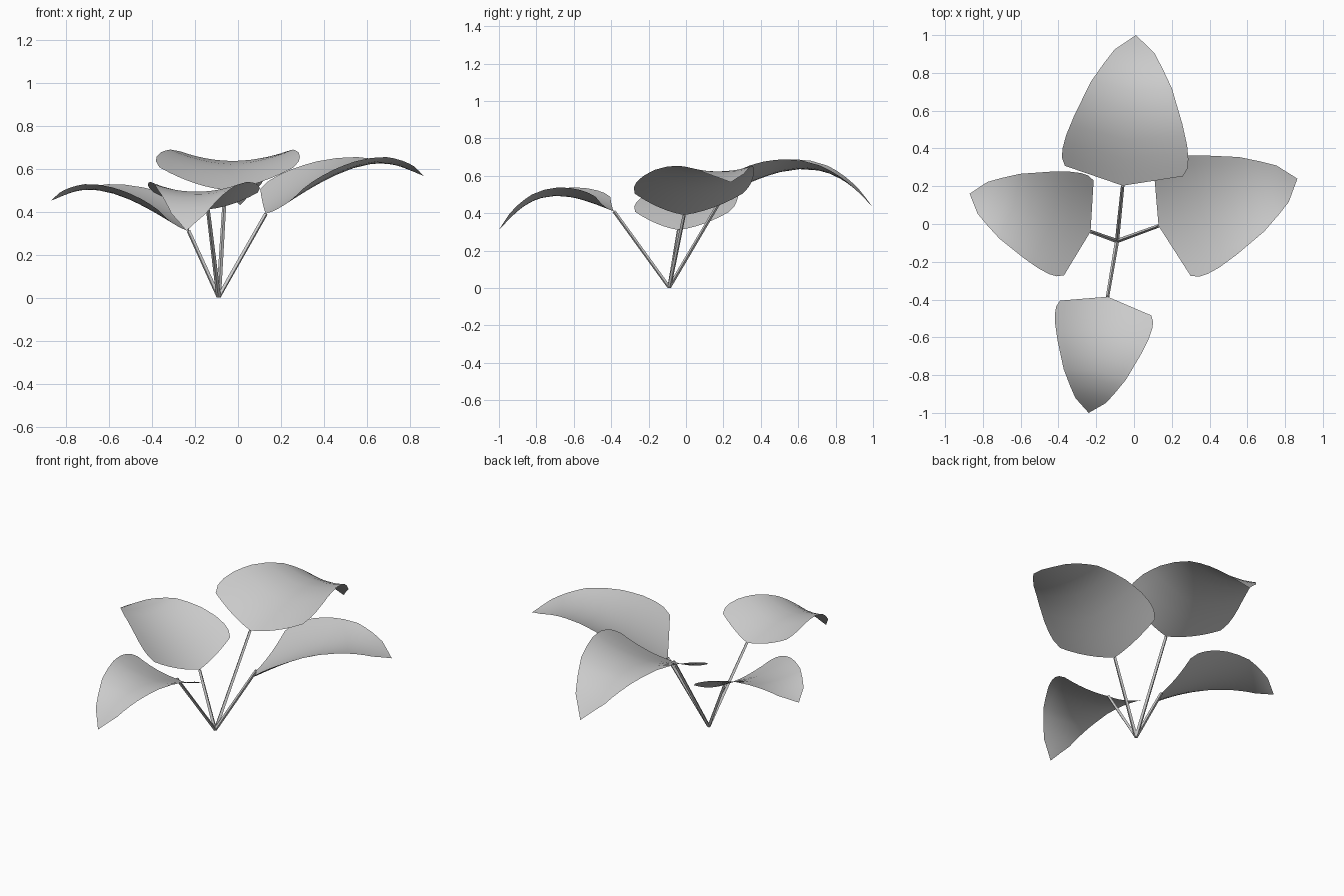
import bpy, bmesh
from mathutils import Vector

if "Cube" in bpy.data.objects:
    bpy.data.objects.remove(bpy.data.objects["Cube"])

ROOT = Vector((-0.09, -0.09, 0.0))
CORNER = 0.097          # how far the shoulder corners sit ahead of the leaf base
CUP = 0.57              # upward curl of the leaf sides
# half width of the leaf along its length (length = 1)
OUTLINE = [(0.097, 0.392), (0.15, 0.417), (0.21, 0.418), (0.30, 0.402), (0.44, 0.358),
           (0.67, 0.268), (0.80, 0.192), (0.893, 0.132), (1.0, 0.0)]
# name, base, tip, amount of arching
LEAVES = [("back", (-0.06, 0.203, 0.50), (0.01, 1.0, 0.43), 1.0),
          ("right", (0.13, -0.01, 0.39), (0.865, 0.24, 0.565), 0.7),
          ("front", (-0.14, -0.385, 0.41), (-0.24, -1.0, 0.31), 1.0),
          ("left", (-0.23, -0.04, 0.31), (-0.87, 0.16, 0.45), 0.68)]


def half_width(u):
    for (a, wa), (b, wb) in zip(OUTLINE, OUTLINE[1:]):
        if u <= b + 1e-6:
            return wa + (wb - wa) * (u - a) / (b - a)
    return 0.0


def finish(name, bm, smooth_angle):
    me = bpy.data.meshes.new(name)
    bm.to_mesh(me)
    bm.free()
    ob = bpy.data.objects.new(name, me)
    bpy.context.collection.objects.link(ob)
    bpy.ops.object.select_all(action='DESELECT')
    bpy.context.view_layer.objects.active = ob
    ob.select_set(True)
    bpy.ops.object.shade_smooth_by_angle(angle=smooth_angle)
    return ob


# Leaf: arched, cupped blade with straight shoulders and a pointed tip
def make_leaf(name, base, tip, arch, cols=12):
    base, tip = Vector(base), Vector(tip)
    chord = tip - base
    length = chord.xy.length
    side = Vector((-chord.y, chord.x, 0)) / length
    bm = bmesh.new()
    edge_us = [p[0] for p in OUTLINE]
    edge_us = sorted(edge_us + [(a + b) / 2 for a, b in zip(edge_us, edge_us[1:])])
    rows = []
    for ue in edge_us:
        t = (ue - CORNER) / (1 - CORNER)
        row = []
        for j in range(cols + 1):
            s = 2 * j / cols - 1
            u = t + CORNER * abs(s) * (1 - t)
            v = s * half_width(ue)
            h = arch * u * (1 - u) * (0.55 + 0.6 * u) + CUP * v * v
            row.append(bm.verts.new(base + chord * u + side * (v * length)
                                    + Vector((0, 0, h * length))))
        rows.append(row)
    for r0, r1 in zip(rows, rows[1:]):
        for j in range(cols):
            bm.faces.new((r0[j], r1[j], r1[j + 1], r0[j + 1]))
    bmesh.ops.remove_doubles(bm, verts=bm.verts, dist=1e-5)
    bmesh.ops.recalc_face_normals(bm, faces=bm.faces)
    if sum(f.normal.z for f in bm.faces) < 0:
        bmesh.ops.reverse_faces(bm, faces=bm.faces)
    finish(name, bm, 0.9)


# Stem: thin four-sided straight rod from the root to the leaf base
def make_stem(name, top):
    top = Vector(top)
    d = top - ROOT
    bm = bmesh.new()
    bmesh.ops.create_cone(bm, cap_ends=True, segments=4, radius1=0.011, radius2=0.009,
                          depth=d.length)
    rot = d.to_track_quat('Z', 'Y')
    for v in bm.verts:
        v.co = rot @ v.co + (ROOT + top) / 2
        v.co.z = max(v.co.z, 0.0)
    finish(name, bm, 0.5)


for name, base, tip, arch in LEAVES:
    make_leaf(name + "_leaf", base, tip, arch)
    make_stem(name + "_stem", base)
